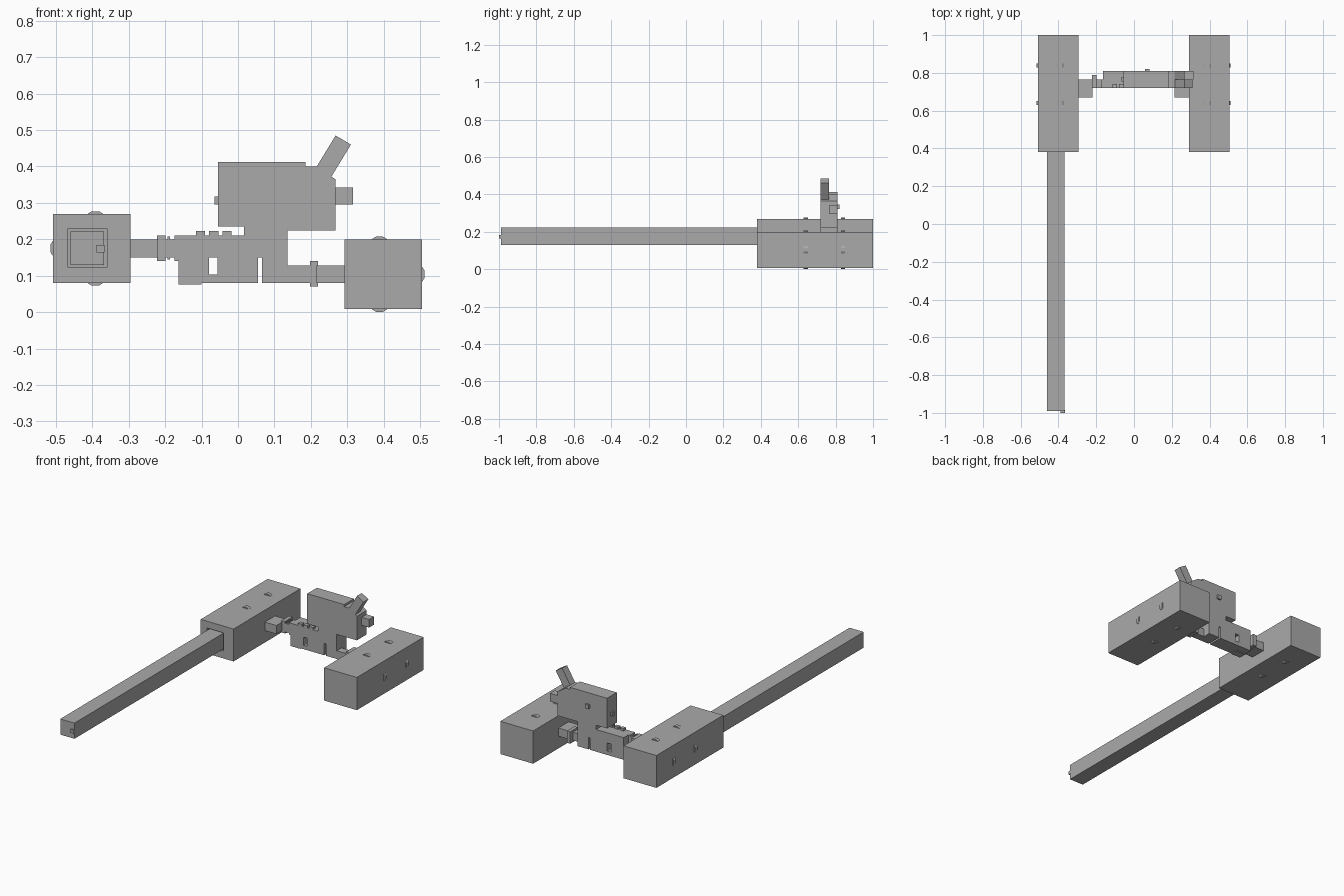
import bpy
import bmesh
from mathutils import Matrix, Vector

old = bpy.data.objects.get("Cube")
if old:
    bpy.data.objects.remove(old, do_unlink=True)

grey = bpy.data.materials.new("plain grey")
grey.use_nodes = True
colour = (0.4, 0.4, 0.4, 1)
grey.diffuse_color = colour
grey.node_tree.nodes["Principled BSDF"].inputs["Base Color"].default_value = colour


def finish(name, bm):
    bmesh.ops.recalc_face_normals(bm, faces=bm.faces)
    mesh = bpy.data.meshes.new(name)
    bm.to_mesh(mesh)
    bm.free()
    mesh.materials.append(grey)
    obj = bpy.data.objects.new(name, mesh)
    bpy.context.collection.objects.link(obj)
    return obj


def box(name, xs, ys, zs):
    """Box between low and high limits on each axis."""
    bm = bmesh.new()
    bmesh.ops.create_cube(bm, size=1)
    spans = (xs, ys, zs)
    for v in bm.verts:
        v.co = Vector([s[0] if c < 0 else s[1] for c, s in zip(v.co, spans)])
    return finish(name, bm)


def prism(name, outline, ys):
    """Front outline (x, z) extruded from front to back."""
    bm = bmesh.new()
    face = bm.faces.new([bm.verts.new((x, ys[0], z)) for x, z in outline])
    out = bmesh.ops.extrude_face_region(bm, geom=[face])
    moved = [g for g in out["geom"] if isinstance(g, bmesh.types.BMVert)]
    bmesh.ops.translate(bm, verts=moved, vec=(0, ys[1] - ys[0], 0))
    return finish(name, bm)


def cut(obj, cutter):
    mod = obj.modifiers.new("opening", 'BOOLEAN')
    mod.operation = 'DIFFERENCE'
    mod.solver = 'EXACT'
    mod.object = cutter
    cutter.hide_render = True
    cutter.hide_viewport = True
    cutter.display_type = 'WIRE'


def rivet(name, x, y, z, direction):
    """Low raised stud with sloping ends, pointing along x or z."""
    d = Vector(direction)
    side = Vector((d.y, -d.x))
    pts = []
    for along, up in ((-0.02, -0.004), (-0.02, 0.001), (-0.01, 0.007),
                      (0.01, 0.007), (0.02, 0.001), (0.02, -0.004)):
        p = Vector((x, z)) + side * along + d * up
        pts.append((p.x, p.y))
    prism(name, pts, (y - 0.011, y + 0.011))


# Long side blocks with rivets on their outer, top and bottom faces
DEPTH = (0.38, 1.0)
FRONT, BACK, MID = 0.72, 0.81, 0.765
blocks = {}
for side, xs, zs, out in (("right", (-0.508, -0.295), (0.08, 0.27), -1),
                          ("left", (0.292, 0.505), (0.008, 0.2), 1)):
    blocks[side] = box(side + "_block", xs, DEPTH, zs)
    cx, cz = sum(xs) / 2 - out * 0.01, sum(zs) / 2
    outer = xs[0] if out < 0 else xs[1]
    for y in (0.64, 0.84):
        rivet(side + "_outer_rivet", outer, y, cz, (out, 0))
        rivet(side + "_top_rivet", cx, y, zs[1], (0, 1))
        rivet(side + "_bottom_rivet", cx, y, zs[0], (0, -1))

# Long bar sliding out of a socket in the right block
cut(blocks["right"], box("socket_cutter", (-0.467, -0.36), (0.3, 0.5), (0.123, 0.23)))
box("long_bar", (-0.46, -0.368), (-0.99, 0.6), (0.13, 0.222))
box("bar_tip_plate", (-0.388, -0.366), (-1.0, -0.985), (0.164, 0.184))

# Central body, neck and head cut from one outline
body = prism("body_and_head", [
    (-0.163, 0.08), (0.055, 0.08), (0.055, 0.15), (0.066, 0.15),
    (0.066, 0.08), (0.136, 0.08), (0.136, 0.224), (0.267, 0.224),
    (0.267, 0.365), (0.215, 0.4), (0.185, 0.4), (0.185, 0.412),
    (-0.055, 0.412), (-0.055, 0.235), (0.016, 0.235), (0.016, 0.21),
    (-0.163, 0.21)], (FRONT, BACK))
cut(body, box("window_cutter", (-0.08, -0.056), (0.6, 0.9), (0.103, 0.15)))
for i in range(3):
    x = -0.115 + 0.036 * i
    box("top_tooth", (x, x + 0.025), (FRONT, 0.742), (0.2, 0.223))
box("body_lower_lip", (-0.163, -0.1), (FRONT, MID), (0.076, 0.085))

# Connector to the right block: arm, flange and threaded shaft
box("right_arm", (-0.3, -0.22), (0.67, MID), (0.15, 0.2))
box("right_flange", (-0.222, -0.199), (FRONT, 0.79), (0.14, 0.21))
box("right_shaft", (-0.2, -0.16), (FRONT, MID), (0.15, 0.2))
box("right_thread", (-0.193, -0.187), (FRONT, MID), (0.145, 0.207))
box("right_collar", (-0.174, -0.16), (FRONT, MID), (0.14, 0.21))

# Connector to the left block
box("left_shaft", (0.13, 0.22), (FRONT, MID), (0.08, 0.128))
box("left_flange", (0.198, 0.22), (FRONT, 0.79), (0.07, 0.14))
box("left_arm", (0.215, 0.3), (0.67, MID), (0.08, 0.128))

# Head fittings: tilted horn, side peg and small studs
prism("tilted_horn", [(0.268, 0.485), (0.31, 0.46), (0.24, 0.345),
                      (0.198, 0.37)], (FRONT, MID))
box("side_peg", (0.26, 0.316), (MID, BACK), (0.295, 0.342))
box("head_right_stud", (-0.065, -0.05), (0.755, 0.777), (0.295, 0.317))
box("head_back_stud", (0.057, 0.081), (BACK - 0.005, 0.82), (0.322, 0.346))
